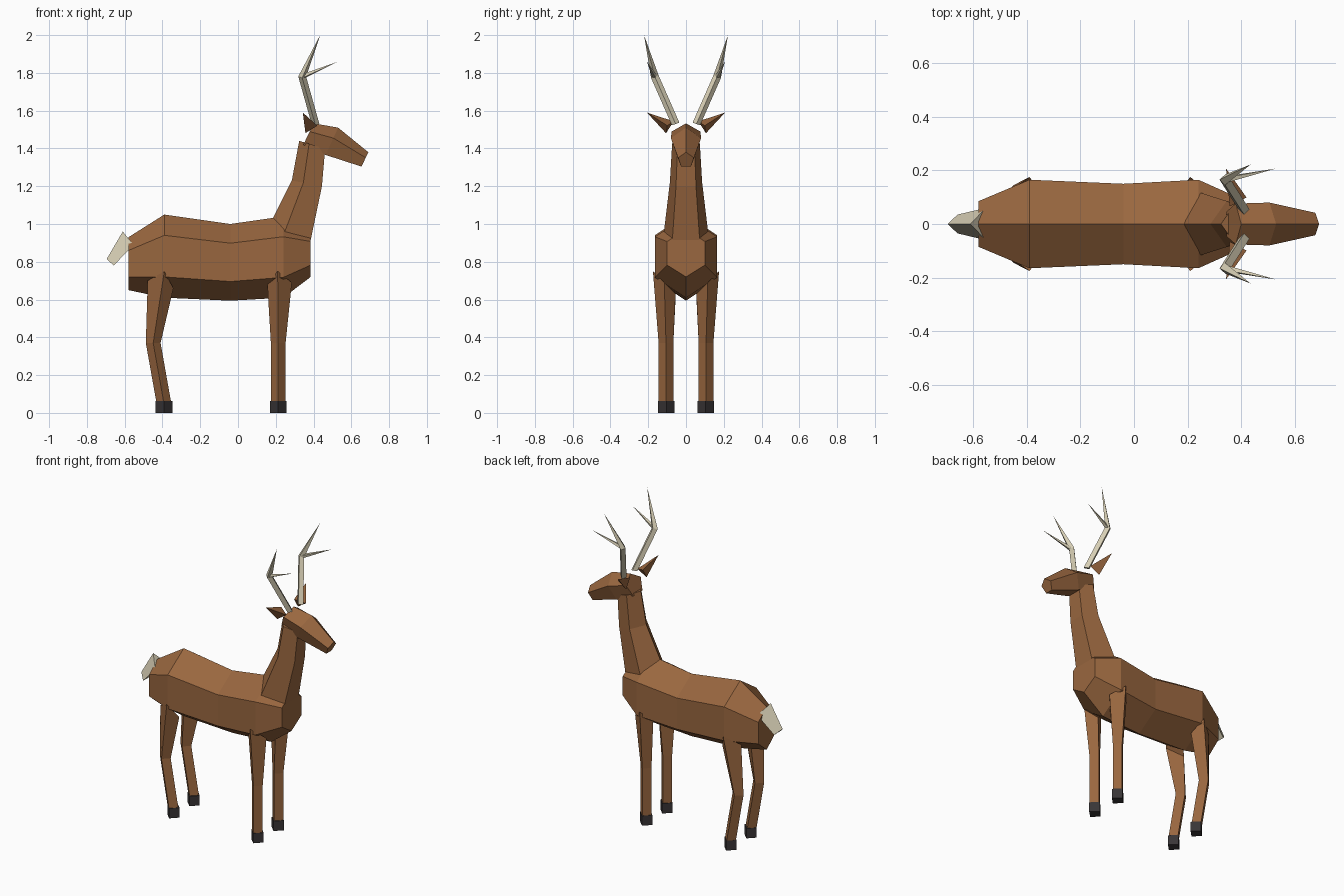
import bpy, bmesh
from math import sin, cos, tau
from mathutils import Vector

if "Cube" in bpy.data.objects:
    bpy.data.objects.remove(bpy.data.objects["Cube"])


def material(name, color):
    m = bpy.data.materials.new(name)
    m.use_nodes = True
    m.diffuse_color = (*color, 1)
    m.node_tree.nodes["Principled BSDF"].inputs["Base Color"].default_value = (*color, 1)
    return m


coat = material("coat_brown", (0.32, 0.135, 0.05))
bone = material("bone_cream", (0.68, 0.62, 0.46))
horn = material("hoof_dark", (0.04, 0.035, 0.037))


def ring(sides, centre, across, up):
    """Polygon in the plane of two vectors, with its first corner at centre + up."""
    c, a, u = Vector(centre), Vector(across), Vector(up)
    return [c + a * sin(tau * i / sides) + u * cos(tau * i / sides) for i in range(sides)]


def loft(name, rings, mat, side=1):
    """Skin a row of rings and close both ends; side = -1 mirrors across y."""
    bm = bmesh.new()
    rows = [[bm.verts.new((p.x, p.y * side, p.z)) for p in r] for r in rings]
    n = len(rows[0])
    for a, b in zip(rows, rows[1:]):
        for i in range(n):
            j = (i + 1) % n
            bm.faces.new((a[i], a[j], b[j], b[i]))
    bm.faces.new(rows[0])
    bm.faces.new(rows[-1])
    bmesh.ops.remove_doubles(bm, verts=bm.verts, dist=0.0005)
    bmesh.ops.recalc_face_normals(bm, faces=bm.faces)
    mesh = bpy.data.meshes.new(name)
    bm.to_mesh(mesh)
    bm.free()
    mesh.materials.append(mat)
    ob = bpy.data.objects.new(name, mesh)
    bpy.context.collection.objects.link(ob)
    return ob


def spike(name, points, radii, mat, side, sides=4):
    """Tapered rod through a few points."""
    axis = (Vector(points[-1]) - Vector(points[0])).normalized()
    a = axis.cross(Vector((1, 0, 0))).normalized()
    u = a.cross(axis)
    return loft(name, [ring(sides, p, a * r, u * r) for p, r in zip(points, radii)], mat, side)


# Body: hexagonal sections as (x, centre z, half width, half height)
sections = [(-0.58, 0.79, 0.085, 0.14), (-0.39, 0.83, 0.165, 0.22), (-0.04, 0.797, 0.15, 0.203),
            (0.24, 0.825, 0.165, 0.215), (0.385, 0.845, 0.1, 0.125)]
loft("body", [ring(6, (x, 0, z), (0, w / sin(tau / 6), 0), (0, 0, h)) for x, z, w, h in sections], coat)

# Neck and head: five-sided sections as (x, z, half width, up x, up z)
neck = [(0.28, 0.93, 0.125, -0.125, 0.04), (0.373, 1.213, 0.09, -0.088, 0.017),
        (0.4, 1.418, 0.077, -0.076, 0.022)]
head = [(0.37, 1.47, 0.08, 0.03, 0.063), (0.494, 1.43, 0.084, 0.036, 0.08),
        (0.67, 1.338, 0.044, 0.02, 0.042)]
for name, rows in (("neck", neck), ("head", head)):
    loft(name, [ring(5, (x, 0, z), (0, w, 0), (ux, 0, uz)) for x, z, w, ux, uz in rows], coat)

# Tail: three-sided wedge
tail_root = [Vector(p) for p in ((-0.61, 0, 0.96), (-0.553, 0.06, 0.89), (-0.553, -0.06, 0.89))]
tail_tip = [Vector(p) for p in ((-0.695, 0, 0.815), (-0.658, 0.035, 0.78), (-0.658, -0.035, 0.78))]
loft("tail", [tail_root, tail_tip], bone)

for label, s in (("left", 1), ("right", -1)):
    # Legs: diamond sections at hip, knee and ankle
    front_hip = ring(4, (0.22, 0.115, 0.69), (0.065, 0, 0), (-0.01, 0.06, 0.06))
    hind_hip = ring(4, (-0.41, 0.115, 0.68), (0.068, 0, -0.02), (0.02, 0.06, 0.07))
    for name, hip, knee_x, foot_x in (("front", front_hip, 0.213, 0.213),
                                      ("hind", hind_hip, -0.449, -0.392)):
        lower = [ring(4, (x, 0.106, z), (0.039, 0, 0), (0, 0.039, 0))
                 for x, z in ((knee_x, 0.37), (foot_x, 0.05))]
        loft(f"{name}_leg_{label}", [hip] + lower, coat, s)
        loft(f"{name}_hoof_{label}", [ring(4, (foot_x, 0.104, z), (0.044, 0, 0), (0, 0.044, 0))
                                      for z in (0, 0.064)], horn, s)

    # Ears
    spike(f"ear_{label}", [(0.378, 0.09, 1.515), (0.343, 0.207, 1.59)], [0.043, 0], coat, s, 3)

    # Antlers: bent beam with one forward tine
    elbow = (0.34, 0.165, 1.78)
    spike(f"antler_beam_{label}", [(0.41, 0.055, 1.53), elbow, (0.435, 0.222, 2.0)],
          [0.021, 0.021, 0], bone, s)
    spike(f"antler_tine_{label}", [elbow, (0.53, 0.207, 1.86)], [0.014, 0], bone, s)
